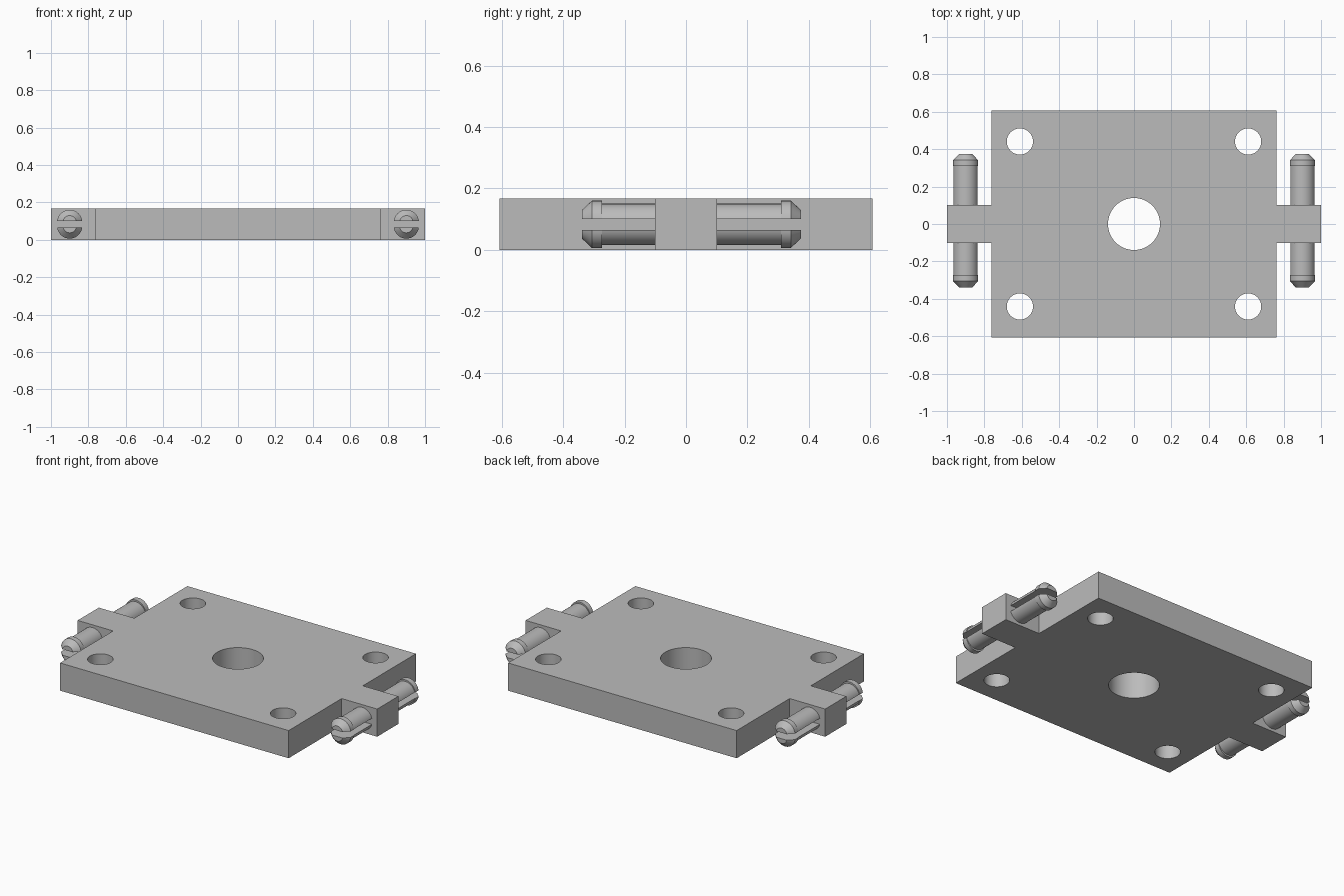
import bpy, bmesh, math

old = bpy.data.objects.get("Cube")
if old:
    bpy.data.objects.remove(old, do_unlink=True)

grey = bpy.data.materials.new("plain grey")
grey.use_nodes = True
colour = (0.5, 0.5, 0.5, 1)
grey.diffuse_color = colour
grey.node_tree.nodes["Principled BSDF"].inputs["Base Color"].default_value = colour

HEIGHT = 0.167
MID = HEIGHT / 2
HALF_SLOT = 0.018
SEGMENTS = 24


def make_object(name, bm):
    bmesh.ops.recalc_face_normals(bm, faces=bm.faces)
    mesh = bpy.data.meshes.new(name)
    bm.to_mesh(mesh)
    bm.free()
    mesh.materials.append(grey)
    obj = bpy.data.objects.new(name, mesh)
    bpy.context.collection.objects.link(obj)
    return obj


def smooth(obj):
    bpy.ops.object.select_all(action="DESELECT")
    obj.select_set(True)
    bpy.context.view_layer.objects.active = obj
    bpy.ops.object.shade_smooth_by_angle(angle=math.radians(25))


# Plate with two side tabs, as one extruded outline
half = [(0.763, -0.607), (0.763, -0.101), (1, -0.101),
        (1, 0.101), (0.763, 0.101), (0.763, 0.607)]
outline = half + [(-x, -y) for x, y in half]
bm = bmesh.new()
face = bm.faces.new([bm.verts.new((x, y, 0)) for x, y in outline])
top = bmesh.ops.extrude_face_region(bm, geom=[face])["geom"]
bmesh.ops.translate(bm, vec=(0, 0, HEIGHT),
                    verts=[v for v in top if isinstance(v, bmesh.types.BMVert)])
plate = make_object("plate", bm)

# Centre bore and four corner holes
holes = [(0, 0, 0.139)] + [(sx * 0.61, sy * 0.441, 0.07)
                           for sx in (-1, 1) for sy in (-1, 1)]
bm = bmesh.new()
for x, y, r in holes:
    made = bmesh.ops.create_cone(bm, cap_ends=True, segments=64,
                                 radius1=r, radius2=r, depth=1)
    bmesh.ops.translate(bm, vec=(x, y, 0), verts=made["verts"])
cutter = make_object("hole_cutter", bm)
cutter.hide_render = True
cutter.hide_set(True)
cutter.display_type = "WIRE"
mod = plate.modifiers.new("holes", "BOOLEAN")
mod.object = cutter
mod.solver = "EXACT"
bpy.context.view_layer.objects.active = plate
plate.select_set(True)
bpy.ops.object.modifier_apply(modifier=mod.name)
bpy.data.objects.remove(cutter, do_unlink=True)
smooth(plate)


# Split snap pin: each prong is a half round with an outward lip and tapered tip
def prong(name, x, direction, side, lip):
    # distance along the pin, radius, outward shift
    sections = [(0.09, 0.067, 0), (lip, 0.067, 0), (lip, 0.067, 0.01),
                (lip + 0.032, 0.067, 0.01), (lip + 0.065, 0.036, 0.01)]
    bm = bmesh.new()
    rings = []
    for d, r, shift in sections:
        start = math.asin((HALF_SLOT - shift) / r)
        ring = []
        for i in range(SEGMENTS + 1):
            a = start + (math.pi - 2 * start) * i / SEGMENTS
            z = MID + side * (r * math.sin(a) + shift)
            ring.append(bm.verts.new((x + r * math.cos(a), direction * d, z)))
        rings.append(ring)
    count = SEGMENTS + 1
    for a, b in zip(rings, rings[1:]):
        for i in range(count):
            j = (i + 1) % count
            bm.faces.new((a[i], a[j], b[j], b[i]))
    bm.faces.new(rings[0])
    bm.faces.new(rings[-1])
    smooth(make_object(name, bm))


for x, side_name in ((0.9, "left"), (-0.9, "right")):
    for direction, end_name, lip in ((-1, "front", 0.274), (1, "back", 0.309)):
        for side, level in ((1, "upper"), (-1, "lower")):
            prong(f"{side_name}_{end_name}_{level}_prong", x, direction, side, lip)
